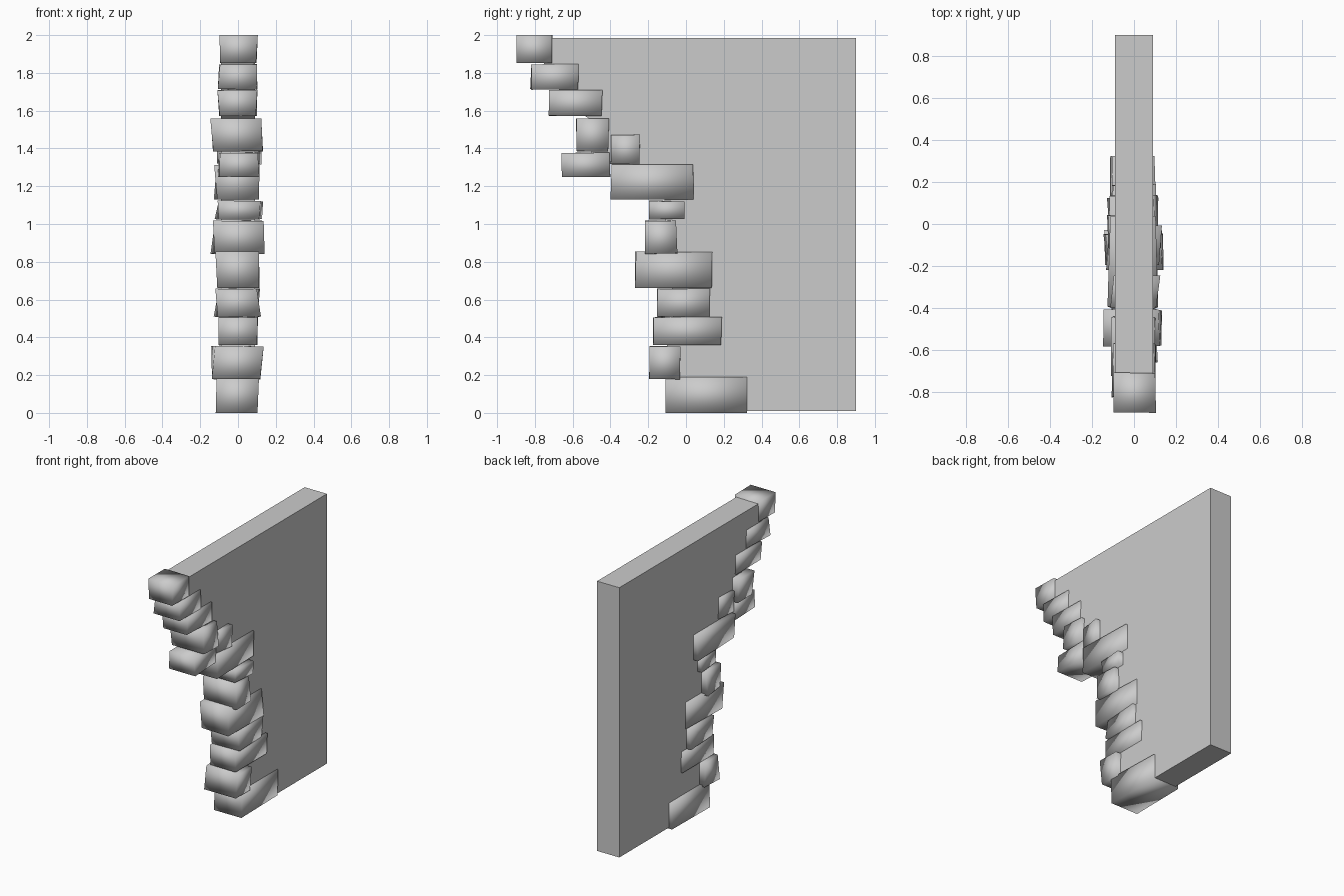
import bpy, bmesh, random
random.seed(4)


def make_object(name, bm):
    bmesh.ops.recalc_face_normals(bm, faces=bm.faces)
    mesh = bpy.data.meshes.new(name)
    bm.to_mesh(mesh)
    bm.free()
    obj = bpy.data.objects.new(name, mesh)
    bpy.context.collection.objects.link(obj)
    return obj


# Wall slab: ragged side profile (y, z) extruded across x
profile = [(0.9, 0.01), (0.1, 0.01), (-0.1, 0.2), (-0.1, 0.4), (-0.05, 0.58),
           (-0.1, 0.75), (-0.13, 0.93), (-0.1, 1.07), (-0.12, 1.15), (-0.32, 1.25),
           (-0.35, 1.31), (-0.5, 1.33), (-0.5, 1.55), (-0.58, 1.6), (-0.68, 1.72),
           (-0.78, 1.9), (-0.78, 1.985), (0.9, 1.985)]
bm = bmesh.new()
face = bm.faces.new([bm.verts.new((-0.09, y, z)) for y, z in profile])
ext = bmesh.ops.extrude_face_region(bm, geom=[face], use_keep_orig=True)
moved = [v for v in ext["geom"] if isinstance(v, bmesh.types.BMVert)]
bmesh.ops.translate(bm, verts=moved, vec=(0.18, 0, 0))
make_object("wall_slab", bm)

# Edge stones: x0, x1, y0, y1, z0, z1
stones = [
    (-0.125, 0.115, -0.11, 0.33, 0.0, 0.19),
    (-0.147, 0.145, -0.20, -0.025, 0.175, 0.355),
    (-0.105, 0.107, -0.175, 0.19, 0.355, 0.51),
    (-0.13, 0.122, -0.155, 0.13, 0.505, 0.66),
    (-0.12, 0.115, -0.27, 0.14, 0.66, 0.855),
    (-0.147, 0.142, -0.22, -0.045, 0.84, 1.02),
    (-0.13, 0.135, -0.20, 0.0, 1.02, 1.125),
    (-0.13, 0.115, -0.40, 0.045, 1.125, 1.315),
    (-0.107, 0.117, -0.66, -0.40, 1.245, 1.38),
    (-0.115, 0.13, -0.40, -0.24, 1.315, 1.475),
    (-0.147, 0.142, -0.585, -0.405, 1.38, 1.563),
    (-0.112, 0.107, -0.73, -0.44, 1.57, 1.71),
    (-0.107, 0.117, -0.825, -0.565, 1.71, 1.85),
    (-0.1, 0.105, -0.9, -0.703, 1.85, 2.0),
]


def stone(index, box):
    """Box with corners nudged inward, smooth shaded like a worn stone."""
    bm = bmesh.new()
    bmesh.ops.create_cube(bm, size=2)
    for i, v in enumerate(bm.verts):
        sx, sy, sz = v.co
        x = box[1] if sx > 0 else box[0]
        y = box[3] if sy > 0 else box[2]
        z = box[5] if sz > 0 else box[4]
        x -= sx * random.random() * min(0.03, abs(x) - 0.093)
        y -= sy * random.random() * 0.008
        if z > 0 and z < 2:
            z -= sz * random.random() * 0.006
        v.co = (x, y, z)
    for f in bm.faces:
        f.smooth = True
    make_object(f"edge_stone_{index:02d}", bm)


for n, b in enumerate(stones, 1):
    stone(n, b)
